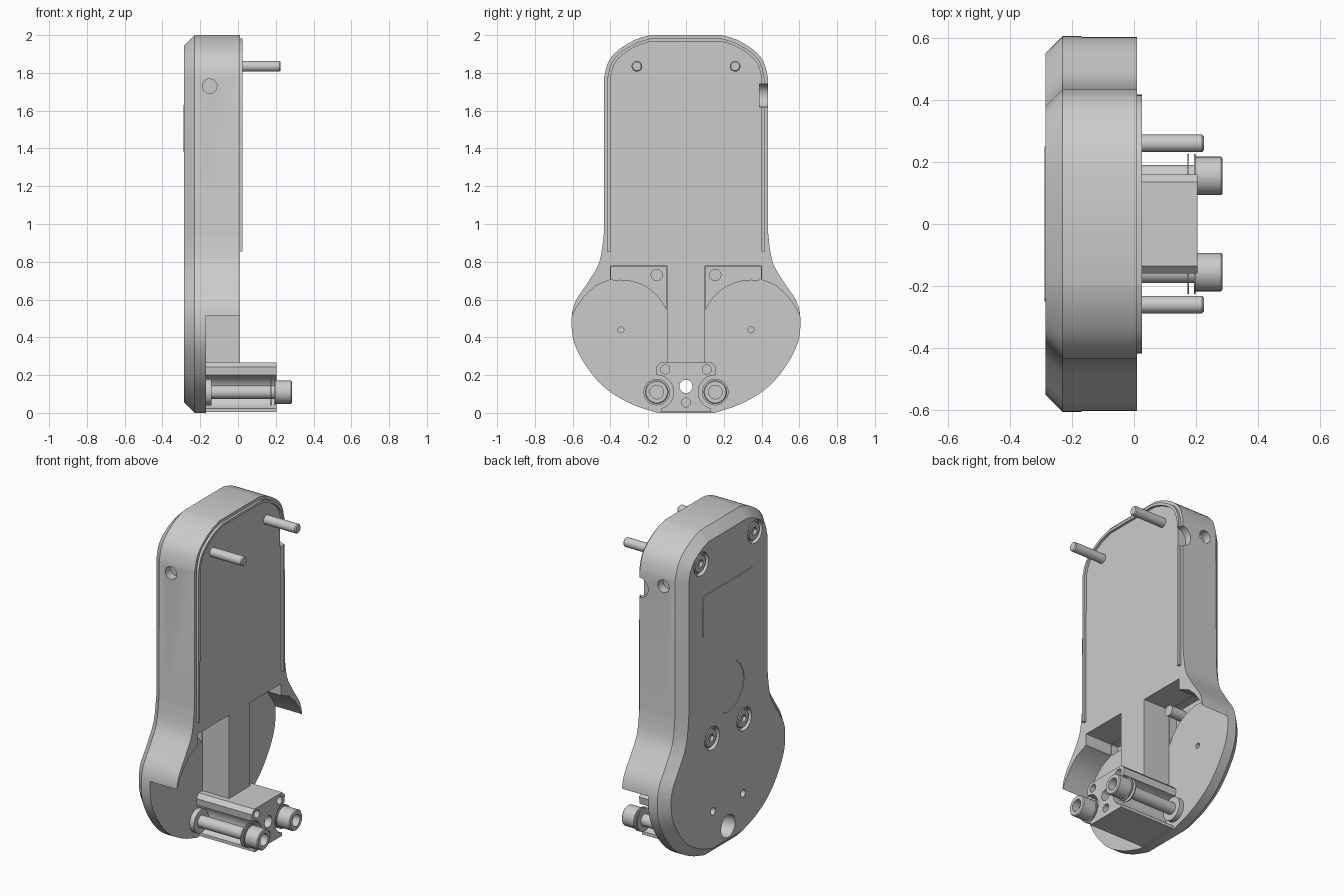
import bpy, bmesh, math
from mathutils import Vector

cube = bpy.data.objects.get("Cube")
if cube:
    bpy.data.objects.remove(cube, do_unlink=True)

GREY = (0.6, 0.6, 0.6, 1)
grey = bpy.data.materials.new("plain grey")
grey.use_nodes = True
grey.diffuse_color = GREY
grey.node_tree.nodes["Principled BSDF"].inputs["Base Color"].default_value = GREY

BACK, FLOOR, FACE = -0.285, -0.17, 0.01


def loft(name, sections, along_y=False):
    """Solid through (position, outline) sections with equal point counts."""
    bm = bmesh.new()
    rings = [[bm.verts.new((a, p, q) if along_y else (p, a, q)) if along_y else bm.verts.new((p, a, q))
              for a, q in pts] for p, pts in sections]
    for a, b in zip(rings, rings[1:]):
        for i in range(len(a)):
            j = (i + 1) % len(a)
            bm.faces.new((a[i], a[j], b[j], b[i]))
    bm.faces.new(rings[0][::-1])
    bm.faces.new(rings[-1])
    if bm.calc_volume(signed=True) < 0:
        bmesh.ops.reverse_faces(bm, faces=bm.faces[:])
    mesh = bpy.data.meshes.new(name)
    bm.to_mesh(mesh)
    bm.free()
    mesh.materials.append(grey)
    obj = bpy.data.objects.new(name, mesh)
    bpy.context.collection.objects.link(obj)
    return obj


def prism(name, pts, x0, x1):
    return loft(name, [(x0, pts), (x1, pts)])


def arc(y, z, r, start, end, n):
    angles = [math.radians(start + (end - start) * i / n) for i in range(n + 1)]
    return [(y + r * math.cos(a), z + r * math.sin(a)) for a in angles]


def rod(name, y, z, profile, n=40, along_y=False):
    """Turned part; profile is a list of (position, radius)."""
    return loft(name, [(p, arc(y, z, r, 0, 360, n)[:-1]) for p, r in profile], along_y)


def cut(obj, *cutters):
    for cutter in cutters:
        cutter.hide_render = True
        whole = obj.data.copy()
        mod = obj.modifiers.new("cut", 'BOOLEAN')
        mod.operation, mod.solver, mod.object = 'DIFFERENCE', 'EXACT', cutter
        bpy.context.view_layer.objects.active = obj
        bpy.ops.object.modifier_apply(modifier=mod.name)
        # A cut never removes most of a part, so undo one that fails
        if len(obj.data.polygons) < len(whole.polygons) // 2:
            obj.data = whole
        bpy.data.objects.remove(cutter, do_unlink=True)


def mirrored(half):
    return half + [(-y, z) for y, z in reversed(half)]


def spline(pts, n=4):
    p = [Vector(q) for q in [pts[0]] + pts + [pts[-1]]]
    out = []
    for a, b, c, d in zip(p, p[1:], p[2:], p[3:]):
        for k in range(n):
            t = k / n
            out.append(tuple(0.5 * (2 * b + (c - a) * t + (2 * a - 5 * b + 4 * c - d) * t ** 2
                                    + (3 * b - a - 3 * c + d) * t ** 3)))
    return out + [tuple(pts[-1])]


def inset(pts, d):
    """Move a clockwise outline inwards by d."""
    out, n = [], len(pts)
    for i in range(n):
        a, b, c = (Vector(pts[(i + k) % n]) for k in (-1, 0, 1))
        e, f = (b - a).normalized(), (c - b).normalized()
        ne, nf = Vector((e.y, -e.x)), Vector((f.y, -f.x))
        m = (ne + nf).normalized()
        out.append(tuple(b + m * d / max(m.dot(ne), 0.5)))
    return out


# Back plate: rounded top, flared round base, chamfered back edge
corner = spline([(0.19, 2.0), (0.27, 1.975), (0.36, 1.92), (0.41, 1.86), (0.433, 1.78)], 3)
flare = spline([(0.435, 0.95), (0.458, 0.80), (0.52, 0.69), (0.585, 0.59), (0.606, 0.49),
                (0.59, 0.365), (0.52, 0.235), (0.42, 0.125), (0.285, 0.045), (0.15, 0.0)])
outline = mirrored(corner + flare)
plate = loft("back_plate", [(FLOOR, outline), (-0.23, outline), (BACK, inset(outline, 0.055))])

# Front shell: upper body with side skirts and a central stem
skirt = [(0.603, 0.515), (0.575, 0.565), (0.535, 0.62), (0.48, 0.672), (0.4, 0.706)]
stem = [(0.4, 0.777), (0.1, 0.777), (0.1, 0.22)]
shell = prism("front_shell", mirrored(corner + [q for q in flare if q[1] > 0.52] + skirt + stem),
              FLOOR, FACE)

# Pockets beside the stem and paired holes
for s in (1, -1):
    pocket = [(0.398, 0.775), (0.398, 0.71)] + arc(0.345, 0.44, 0.265, 82, 156, 10) + [(0.102, 0.775)]
    cut(plate, prism("pocket_cutter", [(s * y, z) for y, z in pocket], -0.22, -0.1))
    for y, z in ((0.26, 1.835), (0.155, 0.73)):
        cut(plate, rod("screw_seat_cutter", s * y, z, [(-0.3, 0.07), (-0.26, 0.07)]))
    cut(plate,
        rod("axle_hole_cutter", s * 0.345, 0.44, [(-0.2, 0.016), (-0.1, 0.016)], 16),
        rod("back_hole_cutter", s * 0.145, 0.28, [(-0.3, 0.022), (-0.24, 0.022)], 20))
    for part in (plate, shell):
        cut(part, rod("side_hole_cutter", -0.15, 1.73, [(s * 0.38, 0.038), (s * 0.5, 0.038)], 32, True))
cut(plate,
    rod("drain_cutter", 0, 0.135, [(-0.3, 0.068), (-0.1, 0.068)]),
    rod("badge_recess_cutter", 0, 0.985, [(-0.3, 0.152), (-0.281, 0.152)], 56))


def side_notch():
    return rod("side_notch_cutter", 0.015, 1.68, [(0.39, 0.062), (0.5, 0.062)], 40, True)


cut(shell, side_notch())

# Raised sealing rim around the top and sides
path = [(0.435, 0.855)] + corner[::-1]
loop = mirrored(path)[::-1]
rim_pts = inset(loop, 0.018) + inset(loop, 0.034)[::-1]
for i in (0, len(loop) - 1, len(loop), -1):
    rim_pts[i] = (rim_pts[i][0], 0.855)
cut(prism("sealing_rim", rim_pts, FACE - 0.005, 0.025), side_notch())

# Thin label plate on the back
label = [q for i, (y, z) in enumerate(((0.23, 1.61), (-0.23, 1.61), (-0.23, 1.4), (0.23, 1.4)))
         for q in arc(y, z, 0.02, 90 * i, 90 * i + 90, 3)]
prism("label_plate", label, BACK - 0.004, BACK + 0.003)

# Mounting block with concave sides around the bolts
scoop = arc(0.155, 0.11, 0.09, 90, 255, 15)
block = prism("mounting_block", mirrored([(0.135, 0.268), (0.16, 0.243)] + scoop + [(0.132, 0.004)]),
              FLOOR, 0.205)
cut(block, rod("vent_cutter", 0, 0.14, [(-0.3, 0.035), (0.3, 0.035)]),
    rod("lower_hole_cutter", 0, 0.055, [(0.15, 0.024), (0.3, 0.024)]))
cut(shell, rod("stem_vent_cutter", 0, 0.14, [(-0.3, 0.035), (0.3, 0.035)]))
for s in (1, -1):
    cut(block, rod("upper_hole_cutter", s * 0.11, 0.23, [(0.15, 0.024), (0.3, 0.024)]))

# Pins, bolts and screws in pairs
for s, side in ((1, "back"), (-1, "front")):
    rod("locating_pin_" + side, s * 0.26, 1.835,
        [(0.0, 0.028), (0.219, 0.028), (0.225, 0.023)])
    rod("bolt_" + side, s * 0.155, 0.11,
        [(FLOOR - 0.01, 0.07), (-0.14, 0.07), (-0.14, 0.036), (0.172, 0.036), (0.172, 0.07),
         (0.178, 0.07), (0.178, 0.036), (0.193, 0.036), (0.193, 0.07), (0.199, 0.07), (0.199, 0.062),
         (0.28, 0.062), (0.285, 0.057), (0.285, 0.036), (0.24, 0.036)])
    rod("pocket_stub_" + side, s * 0.155, 0.73, [(-0.24, 0.032), (-0.12, 0.032)])
    for place, y, z in (("upper", 0.26, 1.835), ("lower", 0.155, 0.73)):
        screw = rod(place + "_screw_" + side, s * y, z, [(-0.25, 0.055), (-0.275, 0.055), (-0.28, 0.05)])
        cut(screw, rod("socket_cutter", s * y, z, [(-0.3, 0.026), (-0.262, 0.026)], 6))

# Soft shading on curved faces, crisp edges elsewhere
bpy.ops.object.select_all(action='DESELECT')
for obj in bpy.context.scene.objects:
    if obj.type == 'MESH':
        obj.select_set(True)
        bpy.context.view_layer.objects.active = obj
bpy.ops.object.shade_smooth_by_angle(angle=math.radians(30))
